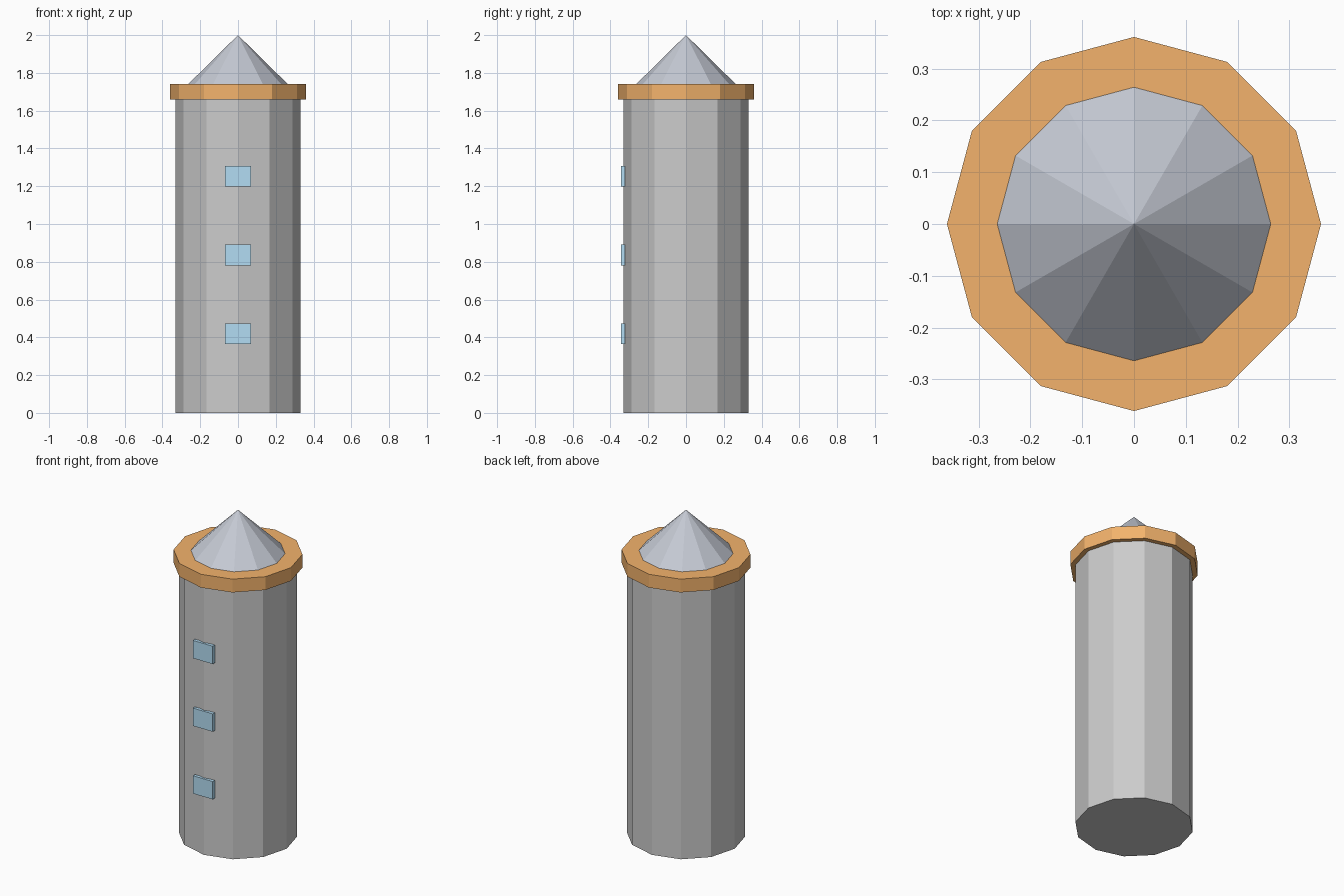
import bpy

if "Cube" in bpy.data.objects:
    bpy.data.objects.remove(bpy.data.objects["Cube"])

SIDES = 12


def material(name, rgb):
    mat = bpy.data.materials.new(name)
    mat.diffuse_color = (*rgb, 1)
    mat.use_nodes = True
    mat.node_tree.nodes["Principled BSDF"].inputs["Base Color"].default_value = mat.diffuse_color
    return mat


def tapered(name, r_bottom, r_top, z0, z1, mat=None):
    # twelve-sided prism or cone standing between two heights
    bpy.ops.mesh.primitive_cone_add(vertices=SIDES, radius1=r_bottom, radius2=r_top,
                                    depth=z1 - z0, location=(0, 0, (z0 + z1) / 2))
    obj = bpy.context.object
    obj.name = name
    if mat:
        obj.data.materials.append(mat)
    return obj


orange = material("orange", (0.90, 0.45, 0.15))
slate = material("slate", (0.56, 0.59, 0.66))
glass = material("glass", (0.45, 0.72, 0.90))

# Tower shaft, projecting rim and pointed roof
tapered("tower_body", 0.332, 0.332, 0, 1.658)
tapered("rim", 0.361, 0.361, 1.658, 1.74, orange)
tapered("roof", 0.264, 0, 1.74, 2.0, slate)

# Column of thin windows on the front edge
for i in range(3):
    bpy.ops.mesh.primitive_cube_add(size=1, location=(0, -0.333, 0.419 + i * 0.417))
    window = bpy.context.object
    window.name = f"window_{i + 1}"
    window.scale = (0.136, 0.02, 0.11)
    bpy.ops.object.transform_apply(location=False, rotation=False, scale=True)
    window.data.materials.append(glass)
